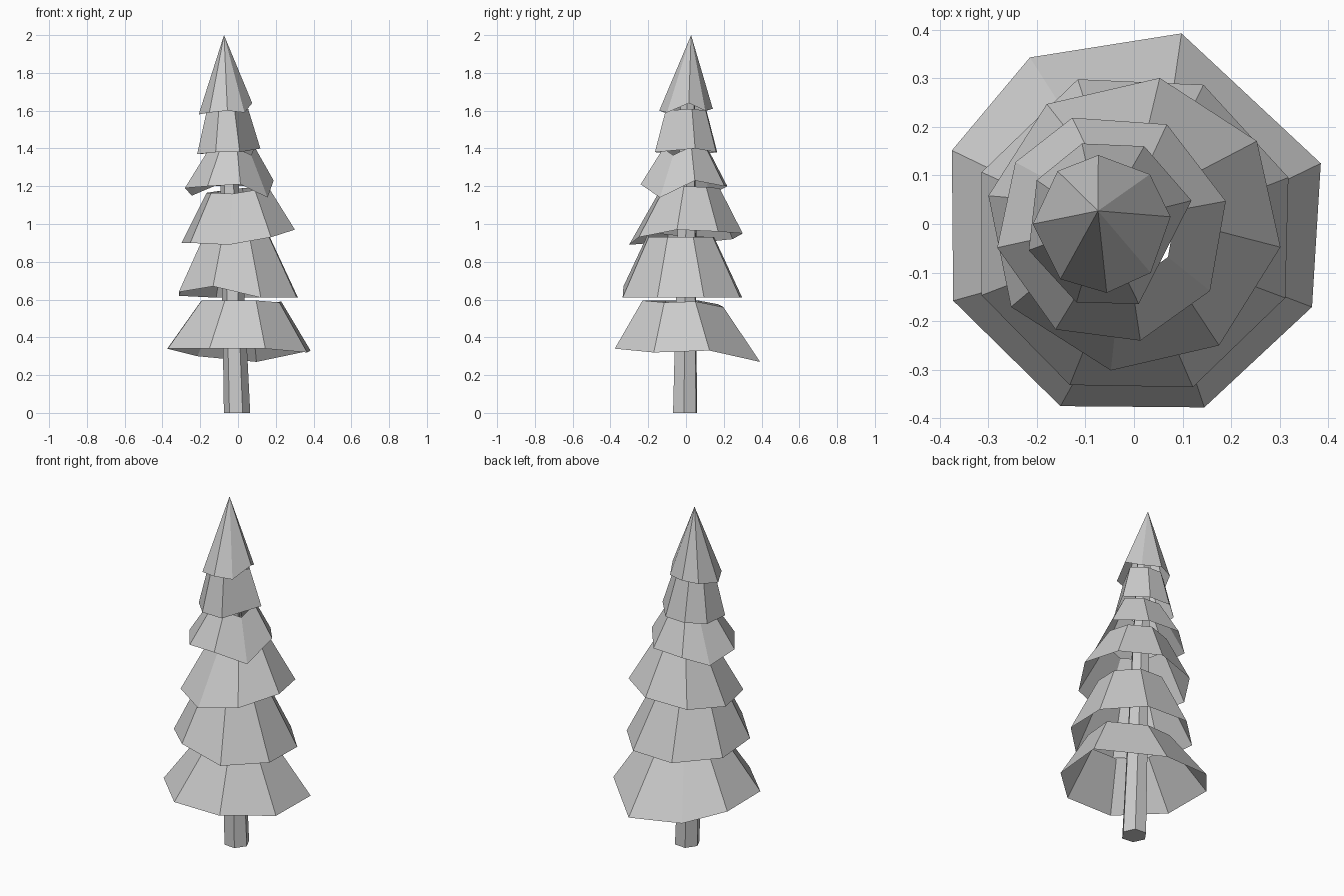
import bpy
import bmesh
from math import sin, cos, radians
from mathutils import Vector

cube = bpy.data.objects.get("Cube")
if cube:
    bpy.data.objects.remove(cube)

# One plain grey for the whole tree
grey = bpy.data.materials.new("plain grey")
grey.use_nodes = True
tone = (0.6, 0.6, 0.6, 1)
grey.diffuse_color = tone
grey.node_tree.nodes["Principled BSDF"].inputs["Base Color"].default_value = tone


def ring(bm, centre, radius, angles, lifts):
    """Ring of vertices at the given angles, each raised by its own lift in hundredths."""
    middle = Vector(centre)
    return [bm.verts.new(middle + Vector((radius * cos(radians(a)),
                                          radius * sin(radians(a)),
                                          lift / 100)))
            for a, lift in zip(angles, lifts)]


def flared_tube(name, angles, lifts, low, low_radius, high, high_radius, cap=False):
    """Low-poly tapered tube; a zero upper radius closes it into a point."""
    bm = bmesh.new()
    count = len(angles)
    bottom = ring(bm, low, low_radius, angles, lifts)
    if high_radius:
        top = ring(bm, high, high_radius, angles, [lift * 0.5 for lift in lifts])
    else:
        top = [bm.verts.new(high)] * count
    for i in range(count):
        j = (i + 1) % count
        corners = [bottom[i], bottom[j], top[j]]
        if high_radius:
            corners.append(top[i])
        bm.faces.new(corners)
    if cap:
        bm.faces.new(bottom[::-1])
        bm.faces.new(top)
    mesh = bpy.data.meshes.new(name)
    bm.to_mesh(mesh)
    bm.free()
    mesh.materials.append(grey)
    obj = bpy.data.objects.new(name, mesh)
    bpy.context.collection.objects.link(obj)
    return obj


# Leaning six-sided trunk
flared_tube("trunk", range(-5, 355, 60), [0] * 6,
            (-0.005, -0.005, 0), 0.07, (-0.06, 0.01, 1.7), 0.04, cap=True)

# Open foliage skirts with uneven hems, from the ground up
flared_tube("foliage_lowest", [18, 76, 122, 158, 203, 248, 291, 335],
            [0, -6, -3, 1, 1, 1, 1, -1],
            (0, 0, 0.33), 0.404, (0.015, -0.02, 0.59), 0.225)
flared_tube("foliage_second", [20, 65, 110, 158, 202, 247, 291, 337],
            [0, 0, 0, 1, 3, 6, 0, 0],
            (0, -0.02, 0.61), 0.338, (-0.005, -0.025, 0.93), 0.185)
flared_tube("foliage_third", [34, 80, 126, 169, 214, 261, 305, 351],
            [3, 2, -1, -3, -3, -4, 0, 4],
            (0, 0, 0.93), 0.305, (-0.005, 0.015, 1.18), 0.165)
flared_tube("foliage_fourth", [13, 62, 110, 146, 190, 241, 284, 327],
            [4, 1, 1, -4, 0, 1, 2, -5],
            (-0.045, -0.007, 1.19), 0.24, (-0.035, 0, 1.39), 0.125)
flared_tube("foliage_fifth", [16, 66, 109, 149, 198, 247, 290],
            [2, 0, 0, -1, -1, 0, 0],
            (-0.05, 0, 1.38), 0.175, (-0.057, 0, 1.6), 0.115)
flared_tube("foliage_tip", [6, 46, 93, 130, 180, 233, 274, 315],
            [4, 0, 1, 0, -2, -1, 0, -1],
            (-0.066, 0, 1.6), 0.142, (-0.074, 0.027, 2), 0)
